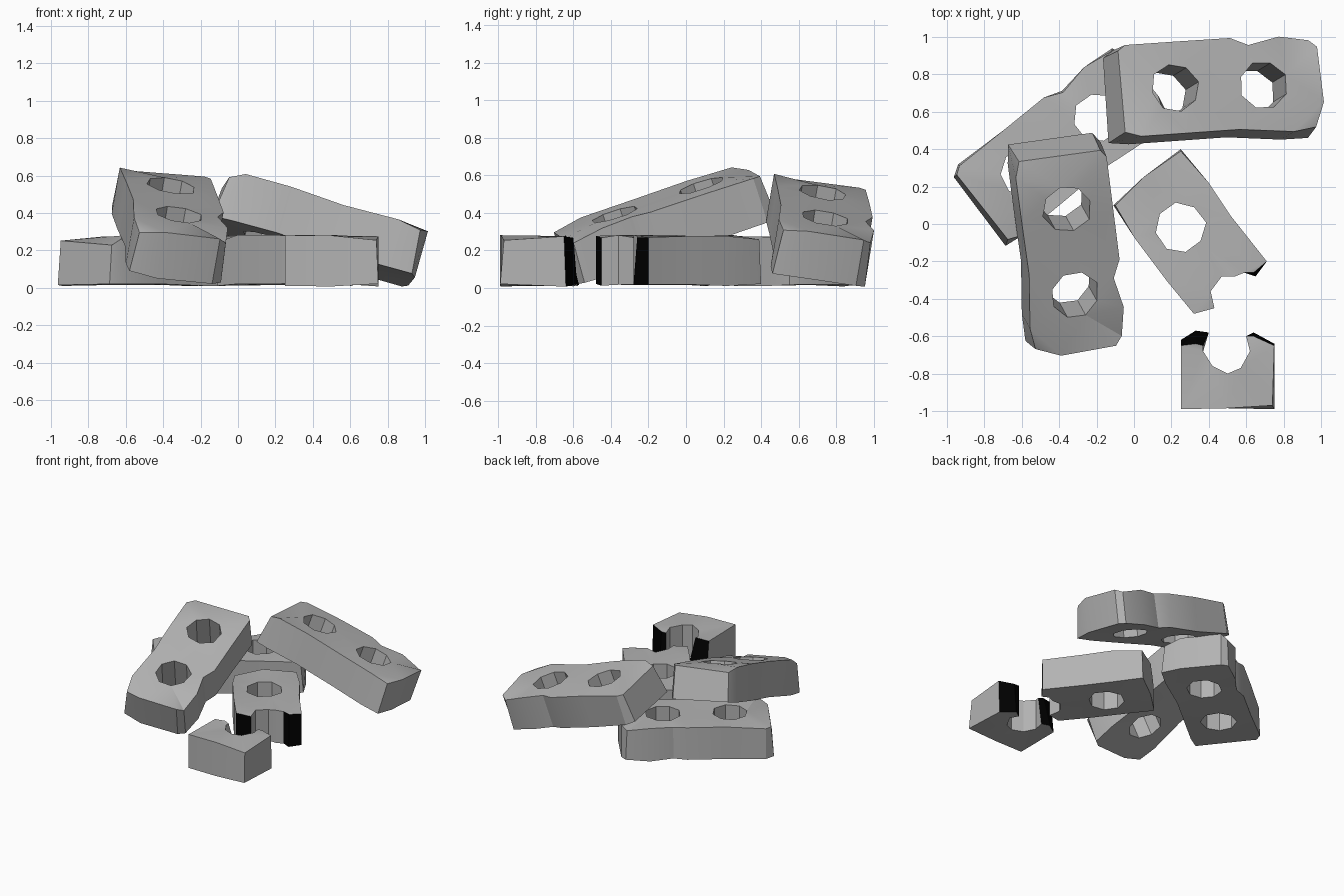
import bpy, bmesh, math, random
from mathutils import Vector

random.seed(4)
if "Cube" in bpy.data.objects:
    bpy.data.objects.remove(bpy.data.objects["Cube"])


def material(name, value):
    m = bpy.data.materials.new(name)
    m.use_nodes = True
    colour = (value, value, value, 1)
    m.diffuse_color = colour
    m.node_tree.nodes["Principled BSDF"].inputs["Base Color"].default_value = colour
    return m


CLAY = material("grey clay", 0.45)
FRACTURE = material("black fracture", 0.0)
THICK = 0.26


def hole(x, y, radius=0.132, sides=8, turn=0.2):
    """Slightly uneven polygon hole."""
    ring = []
    for i in range(sides):
        a = math.tau * i / sides + turn
        r = radius * random.uniform(0.95, 1.05)
        ring.append((x + r * math.cos(a), y + r * math.sin(a)))
    return ring


def slab(name, outline, holes, loc, rot=(0, 0, 0), dark=(), chips={}):
    """Pierced slab; dark = broken sides, chips = offsets of upper outline corners."""
    bm = bmesh.new()
    layers = []
    for z in (-THICK / 2, THICK / 2):
        loops = [[bm.verts.new((x, y, z)) for x, y in ring] for ring in [outline] + holes]
        edges = [bm.edges.new((r[i], r[(i + 1) % len(r)])) for r in loops for i in range(len(r))]
        bmesh.ops.triangle_fill(bm, use_beauty=True, edges=edges, normal=(0, 0, 1))
        layers.append(loops)
    # walls around the outside and through the holes
    for k, (low, high) in enumerate(zip(*layers)):
        n = len(low)
        for i in range(n):
            j = (i + 1) % n
            f = bm.faces.new((low[i], low[j], high[j], high[i]))
            f.material_index = 1 if k == 0 and i in dark else 0
    # worn rim and chipped corners
    for loops in layers:
        for v in loops[0]:
            v.co.z += random.uniform(-0.008, 0.008)
    for i, offset in chips.items():
        layers[1][0][i].co += Vector(offset)
    bmesh.ops.recalc_face_normals(bm, faces=bm.faces)
    mesh = bpy.data.meshes.new(name)
    bm.to_mesh(mesh)
    bm.free()
    mesh.materials.append(CLAY)
    mesh.materials.append(FRACTURE)
    ob = bpy.data.objects.new(name, mesh)
    bpy.context.collection.objects.link(ob)
    ob.location = loc
    ob.rotation_euler = [math.radians(a) for a in rot]
    bpy.ops.object.select_all(action="DESELECT")
    ob.select_set(True)
    bpy.context.view_layer.objects.active = ob
    bpy.ops.object.shade_smooth_by_angle(angle=math.radians(30))
    return ob


# worn outline shared by the whole bricks
BRICK = [(-.56, -.25), (-.45, -.26), (-.2, -.25), (.1, -.235), (.4, -.255), (.55, -.25),
         (.575, -.1), (.56, .2), (.53, .25), (.35, .26), (.18, .23), (.08, .26),
         (-.2, .25), (-.5, .25), (-.56, .21)]
CHIPS = {0: (.03, .02, -.04), 5: (-.02, .02, -.03), 8: (-.01, -.01, -.03),
         10: (0, -.01, -.01), 13: (0, -.01, -.02), 14: (.02, 0, -.02)}

for name, loc, rot in [
        ("flat_brick", (-.39, .42, .145), (0, 0, 37)),
        ("back_leaning_brick", (.42, .715, .318), (-9, 16, 1.5)),
        ("front_leaning_brick", (-.36, -.11, .347), (-8, 18.5, -85))]:
    slab(name, BRICK, [hole(-.245, 0), hole(.245, 0, turn=.4)], loc, rot, chips=CHIPS)

# larger half of the broken brick
slab("broken_brick",
     [(-.11, .1), (0, -.07), (.18, -.31), (.32, -.48), (.43, -.45), (.41, -.36),
      (.47, -.28), (.54, -.28), (.59, -.26), (.65, -.28), (.71, -.2), (.52, .04),
      (.4, .22), (.25, .4), (.05, .25)],
     [hole(.25, -.02)], (0, 0, .145), dark=(3, 8, 9),
     chips={9: (-.01, .02, 0), 0: (.01, 0, -.02), 13: (0, -.01, -.02)})

# smaller broken end piece
slab("broken_end",
     [(.25, -.99), (.5, -.985), (.75, -.99), (.75, -.64), (.64, -.58), (.6, -.6),
      (.62, -.68), (.57, -.77), (.5, -.8), (.42, -.76), (.37, -.68), (.4, -.58),
      (.33, -.57), (.25, -.62)],
     [], (0, 0, .145), dark=(3, 4, 11, 12),
     chips={2: (-.01, .02, -.02), 3: (0, -.01, 0), 4: (0, -.02, 0),
            11: (-.03, -.07, 0), 12: (0, -.07, 0), 13: (0, -.03, 0)})
